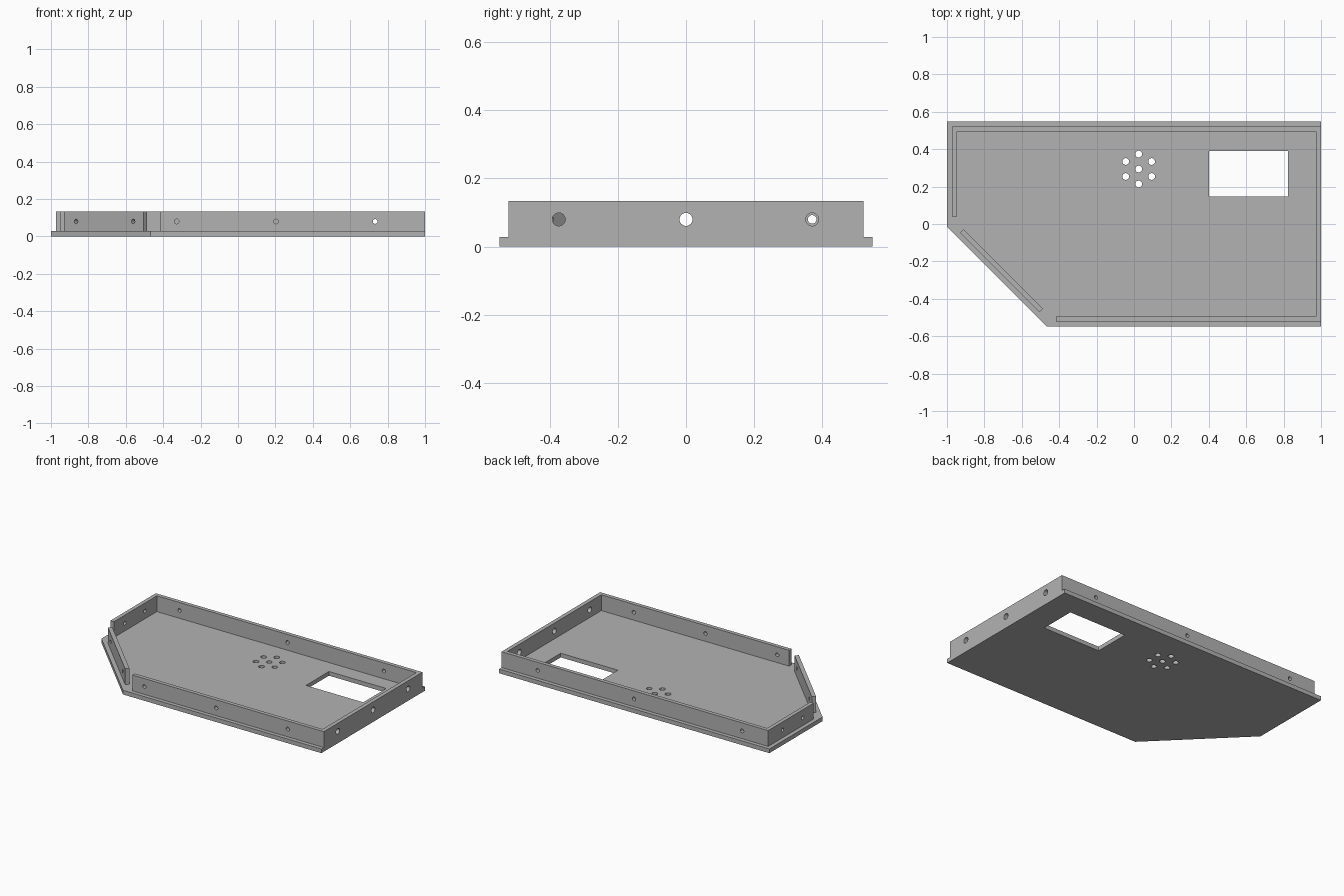
import bpy, bmesh, math
from mathutils import Matrix, Vector

cube = bpy.data.objects.get("Cube")
if cube:
    bpy.data.objects.remove(cube, do_unlink=True)

PLATE_TOP, WALL_TOP, HOLE_Z = 0.028, 0.134, 0.08
SCREW_R, SIDE_R, VENT_R = 0.0125, 0.019, 0.018

grey = bpy.data.materials.new("plain grey")
grey.use_nodes = True
GREY = (0.45, 0.45, 0.45, 1)
grey.diffuse_color = GREY
grey.node_tree.nodes["Principled BSDF"].inputs["Base Color"].default_value = GREY


def new_object(name, bm):
    bmesh.ops.recalc_face_normals(bm, faces=bm.faces)
    mesh = bpy.data.meshes.new(name)
    bm.to_mesh(mesh)
    bm.free()
    obj = bpy.data.objects.new(name, mesh)
    bpy.context.collection.objects.link(obj)
    return obj


def add_prism(bm, outline, z0, z1):
    face = bm.faces.new([bm.verts.new((x, y, z0)) for x, y in outline])
    top = bmesh.ops.extrude_face_region(bm, geom=[face])["geom"]
    verts = [v for v in top if isinstance(v, bmesh.types.BMVert)]
    bmesh.ops.translate(bm, verts=verts, vec=(0, 0, z1 - z0))


def add_drill(bm, centre, axis, radius):
    turn = Vector((0, 0, 1)).rotation_difference(Vector(axis)).to_matrix().to_4x4()
    bmesh.ops.create_cone(bm, cap_ends=True, segments=32, radius1=radius, radius2=radius,
                          depth=0.1, matrix=Matrix.Translation(centre) @ turn)


def make_part(name, outline, z0, z1, cutter_bm):
    """Extrude an outline, cut the holes and keep the result as a plain mesh."""
    bm = bmesh.new()
    add_prism(bm, outline, z0, z1)
    obj = new_object(name, bm)
    cutter = new_object(name + "_cutter", cutter_bm)
    cutter.hide_render = True
    mod = obj.modifiers.new("holes", 'BOOLEAN')
    mod.operation, mod.solver, mod.object = 'DIFFERENCE', 'EXACT', cutter
    cut = bpy.data.meshes.new_from_object(obj.evaluated_get(bpy.context.evaluated_depsgraph_get()))
    obj.modifiers.clear()
    obj.data = cut
    bpy.data.objects.remove(cutter, do_unlink=True)
    cut.materials.clear()
    cut.materials.append(grey)
    bpy.ops.object.select_all(action='DESELECT')
    obj.select_set(True)
    bpy.context.view_layer.objects.active = obj
    bpy.ops.object.shade_smooth_by_angle(angle=math.radians(30))
    return obj


# Base plate with a clipped corner, a window and a ring of vent holes
cuts = bmesh.new()
add_prism(cuts, [(0.40, 0.147), (0.824, 0.147), (0.824, 0.39), (0.40, 0.39)], -0.1, 0.1)
vent = Vector((0.025, 0.294, 0))
add_drill(cuts, vent, (0, 0, 1), VENT_R)
for i in range(6):
    a = math.radians(30 + 60 * i)
    add_drill(cuts, vent + Vector((math.cos(a), math.sin(a), 0)) * 0.08, (0, 0, 1), VENT_R)
make_part("base_plate", [(-1, 0.547), (-1, -0.015), (-0.468, -0.547), (1, -0.547), (1, 0.547)],
          0, PLATE_TOP, cuts)

# Rim running along the left, back, right and front edges
cuts = bmesh.new()
for x in (-0.78, 0.02, 0.733):
    add_drill(cuts, (x, 0.51, HOLE_Z), (0, 1, 0), SCREW_R)
for x in (-0.328, 0.203, 0.733):
    add_drill(cuts, (x, -0.507, HOLE_Z), (0, 1, 0), SCREW_R)
for y in (0.157, 0.37):
    add_drill(cuts, (-0.96, y, HOLE_Z), (1, 0, 0), SCREW_R)
for y in (-0.373, 0, 0.37):
    add_drill(cuts, (0.987, y, HOLE_Z), (1, 0, 0), SIDE_R)
make_part("rim_wall", [(-0.973, 0.04), (-0.947, 0.04), (-0.947, 0.495), (0.973, 0.495),
                       (0.973, -0.495), (-0.417, -0.495), (-0.417, -0.521), (1, -0.521),
                       (1, 0.521), (-0.973, 0.521)], PLATE_TOP, WALL_TOP, cuts)

# Separate wall along the clipped corner
cuts = bmesh.new()
for x in (-0.866, -0.561):
    add_drill(cuts, (x + 0.01, -0.968 - x, HOLE_Z), (1, 1, 0), SCREW_R)
make_part("corner_wall", [(-0.93, -0.047), (-0.505, -0.472), (-0.486, -0.453), (-0.911, -0.028)],
          PLATE_TOP, WALL_TOP, cuts)
